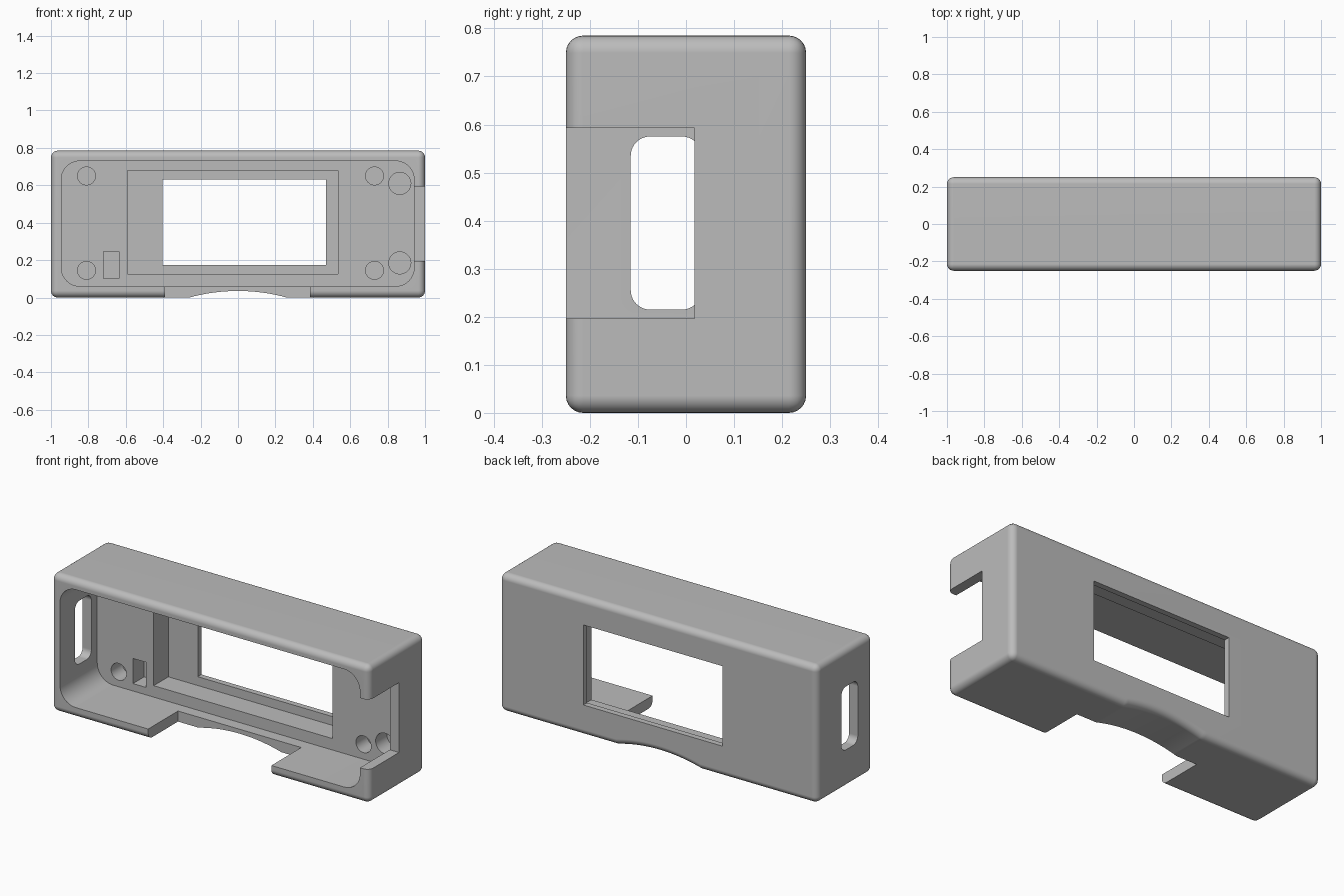
import bpy
import bmesh
from math import sin, cos, pi, radians, asin
from mathutils import Vector

cube = bpy.data.objects.get("Cube")
if cube:
    bpy.data.objects.remove(cube, do_unlink=True)

grey = bpy.data.materials.new("plain grey plastic")
grey.use_nodes = True
grey.diffuse_color = (0.5, 0.5, 0.5, 1)
grey.node_tree.nodes["Principled BSDF"].inputs["Base Color"].default_value = (0.5, 0.5, 0.5, 1)


def prism(name, points, axis, start, end):
    """Extrude a flat outline: (x, z) points along y, or (y, z) points along x."""
    bm = bmesh.new()
    place = (lambda a, b: (a, start, b)) if axis == "y" else (lambda a, b: (start, a, b))
    face = bm.faces.new([bm.verts.new(place(a, b)) for a, b in points])
    moved = bmesh.ops.extrude_face_region(bm, geom=[face])["geom"]
    step = Vector((0, end - start, 0)) if axis == "y" else Vector((end - start, 0, 0))
    bmesh.ops.translate(bm, vec=step, verts=[g for g in moved if isinstance(g, bmesh.types.BMVert)])
    bmesh.ops.recalc_face_normals(bm, faces=bm.faces)
    mesh = bpy.data.meshes.new(name)
    bm.to_mesh(mesh)
    bm.free()
    mesh.materials.append(grey)
    obj = bpy.data.objects.new(name, mesh)
    bpy.context.collection.objects.link(obj)
    return obj


def rect(a0, a1, b0, b1, r=0.0, n=10):
    """Rectangle outline with optional rounded corners."""
    if not r:
        return [(a0, b0), (a1, b0), (a1, b1), (a0, b1)]
    corners = [(a1 - r, b1 - r), (a0 + r, b1 - r), (a0 + r, b0 + r), (a1 - r, b0 + r)]
    return [(ca + r * cos(pi / 2 * (k + i / n)), cb + r * sin(pi / 2 * (k + i / n)))
            for k, (ca, cb) in enumerate(corners) for i in range(n + 1)]


def circle(a, b, r, n=32):
    return [(a + r * cos(2 * pi * i / n), b + r * sin(2 * pi * i / n)) for i in range(n)]


def apply_modifier(obj, kind, **settings):
    mod = obj.modifiers.new(kind.title(), kind)
    for key, value in settings.items():
        setattr(mod, key, value)
    bpy.context.view_layer.objects.active = obj
    bpy.ops.object.modifier_apply(modifier=mod.name)


def cut(obj, points, axis, start, end):
    cutter = prism("cutter", points, axis, start, end)
    cutter.hide_render = True
    apply_modifier(obj, "BOOLEAN", object=cutter, operation="DIFFERENCE", solver="EXACT")
    bpy.data.objects.remove(cutter, do_unlink=True)


# Outer shell: box with a shallow arch along the underside, all edges rounded
HEIGHT, HALF_ARCH, RISE = 0.785, 0.26, 0.035
radius = (HALF_ARCH ** 2 + RISE ** 2) / (2 * RISE)
sweep = asin(HALF_ARCH / radius)
arch = [(radius * sin(sweep * t / 12), RISE - radius * (1 - cos(sweep * t / 12)))
        for t in range(-12, 13)]
outline = [(-1, 0)] + arch + [(1, 0), (1, HEIGHT), (-1, HEIGHT)]
case = prism("case_shell", outline, "y", -0.25, 0.25)
apply_modifier(case, "BEVEL", width=0.036, segments=6, limit_method="ANGLE",
               angle_limit=radians(40), use_clamp_overlap=False)

# Open cavity, screen recess and window
FLOOR = 0.085
cut(case, rect(-0.945, 0.942, 0.06, 0.73, 0.1), "y", -0.4, FLOOR)
cut(case, rect(-0.59, 0.535, 0.125, 0.68), "y", 0.0, 0.217)
cut(case, rect(-0.405, 0.47, 0.175, 0.63), "y", 0.1, 0.4)

# Notches in the side wall and underside, slot in the other side wall
cut(case, rect(-0.4, 0.018, 0.196, 0.593), "x", 0.85, 1.2)
cut(case, rect(-0.39, 0.385, -0.1, 0.1), "y", -0.4, 0.018)
cut(case, rect(-0.115, 0.032, 0.215, 0.575, 0.04), "x", -1.2, -0.8)

# Blind holes and a small pocket in the cavity floor
for z in (0.145, 0.65):
    for x in (-0.81, 0.73):
        cut(case, circle(x, z, 0.048), "y", 0.0, 0.185)
for z in (0.185, 0.61):
    cut(case, circle(0.865, z, 0.059), "y", 0.0, 0.185)
cut(case, rect(-0.72, -0.637, 0.102, 0.245), "y", 0.0, 0.185)

# Smooth fillets, crisp cut edges
bpy.ops.object.select_all(action="DESELECT")
case.select_set(True)
bpy.context.view_layer.objects.active = case
bpy.ops.object.shade_smooth_by_angle(angle=radians(30))
normals = case.modifiers.new("Weighted normals", "WEIGHTED_NORMAL")
normals.keep_sharp = True
